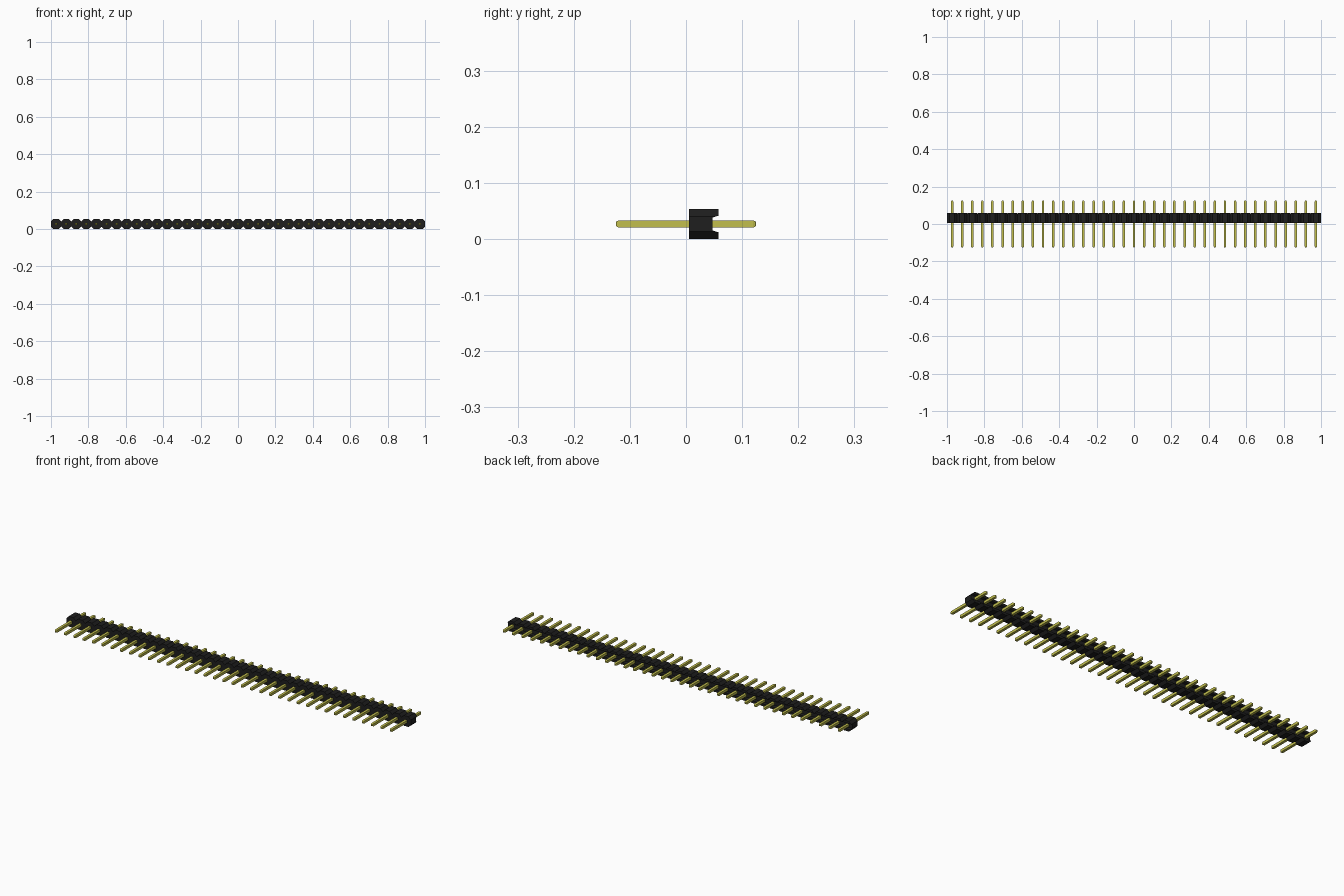
import bpy
import bmesh

if "Cube" in bpy.data.objects:
    bpy.data.objects.remove(bpy.data.objects["Cube"], do_unlink=True)

COUNT = 37
PITCH = 2 / COUNT
MID = PITCH / 2                      # height of the pin axis
CHAMFER = PITCH * 0.25
FRONT, BACK, FLOOR = 0.005, 0.058, 0.047
PIN_END, PIN_HALF = 0.125, 0.0066


def material(name, color):
    mat = bpy.data.materials.new(name)
    mat.use_nodes = True
    mat.diffuse_color = color
    bsdf = mat.node_tree.nodes["Principled BSDF"]
    bsdf.inputs["Base Color"].default_value = color
    bsdf.inputs["Roughness"].default_value = 0.6
    return mat


def make_object(name, bm, mat):
    bmesh.ops.recalc_face_normals(bm, faces=bm.faces)
    mesh = bpy.data.meshes.new(name)
    bm.to_mesh(mesh)
    bm.free()
    mesh.materials.append(mat)
    obj = bpy.data.objects.new(name, mesh)
    bpy.context.collection.objects.link(obj)
    return obj


def loft(bm, rings):
    """Join closed rings of points and cap both ends."""
    loops = [[bm.verts.new(p) for p in ring] for ring in rings]
    n = len(loops[0])
    for a, b in zip(loops, loops[1:]):
        for i in range(n):
            j = (i + 1) % n
            bm.faces.new((a[i], a[j], b[j], b[i]))
    bm.faces.new(loops[0])
    bm.faces.new(loops[-1])


black = material("black plastic", (0.013, 0.013, 0.013, 1))
gold = material("yellow gold", (0.54, 0.52, 0.075, 1))

# Housing: a row of joined octagons, extruded front to back
lower = [(-1, CHAMFER)]
for i in range(COUNT):
    x = -1 + i * PITCH
    lower += [(x + CHAMFER, 0), (x + PITCH - CHAMFER, 0), (x + PITCH, CHAMFER)]
upper = [(x, PITCH - z) for x, z in reversed(lower)]
bm = bmesh.new()
loft(bm, [[(x, y, z) for x, z in lower + upper] for y in (FRONT, BACK)])
housing = make_object("housing", bm, black)

# Flared channel along the back of the housing
bm = bmesh.new()
channel = [(FLOOR, -0.0115), (BACK, -0.0148), (BACK + 0.01, -0.0148),
           (BACK + 0.01, 0.0148), (BACK, 0.0148), (FLOOR, 0.0115)]
loft(bm, [[(x, y, MID + z) for y, z in channel] for x in (-1.1, 1.1)])
cutter = make_object("channel_cutter", bm, black)
cutter.hide_render = True
cut = housing.modifiers.new("channel", "BOOLEAN")
cut.operation = "DIFFERENCE"
cut.solver = "EXACT"
cut.object = cutter
bpy.context.view_layer.objects.active = housing
bpy.ops.object.modifier_apply(modifier=cut.name)
bpy.data.objects.remove(cutter, do_unlink=True)

# Pins: square bars with tapered tips, sharing one mesh
tip = [(PIN_END, 0.5), (PIN_END - 0.002, 0.8), (PIN_END - 0.006, 1)]
stations = [(-y, s) for y, s in tip] + tip[::-1]
corners = [(-1, -1), (1, -1), (1, 1), (-1, 1)]
bm = bmesh.new()
loft(bm, [[(cx * s * PIN_HALF, y, cz * s * PIN_HALF) for cx, cz in corners]
          for y, s in stations])
first = make_object("pin_1", bm, gold)
for i in range(COUNT):
    pin = first
    if i:
        pin = bpy.data.objects.new(f"pin_{i + 1}", first.data)
        bpy.context.collection.objects.link(pin)
    pin.location = (-1 + (i + 0.5) * PITCH, 0, MID)
